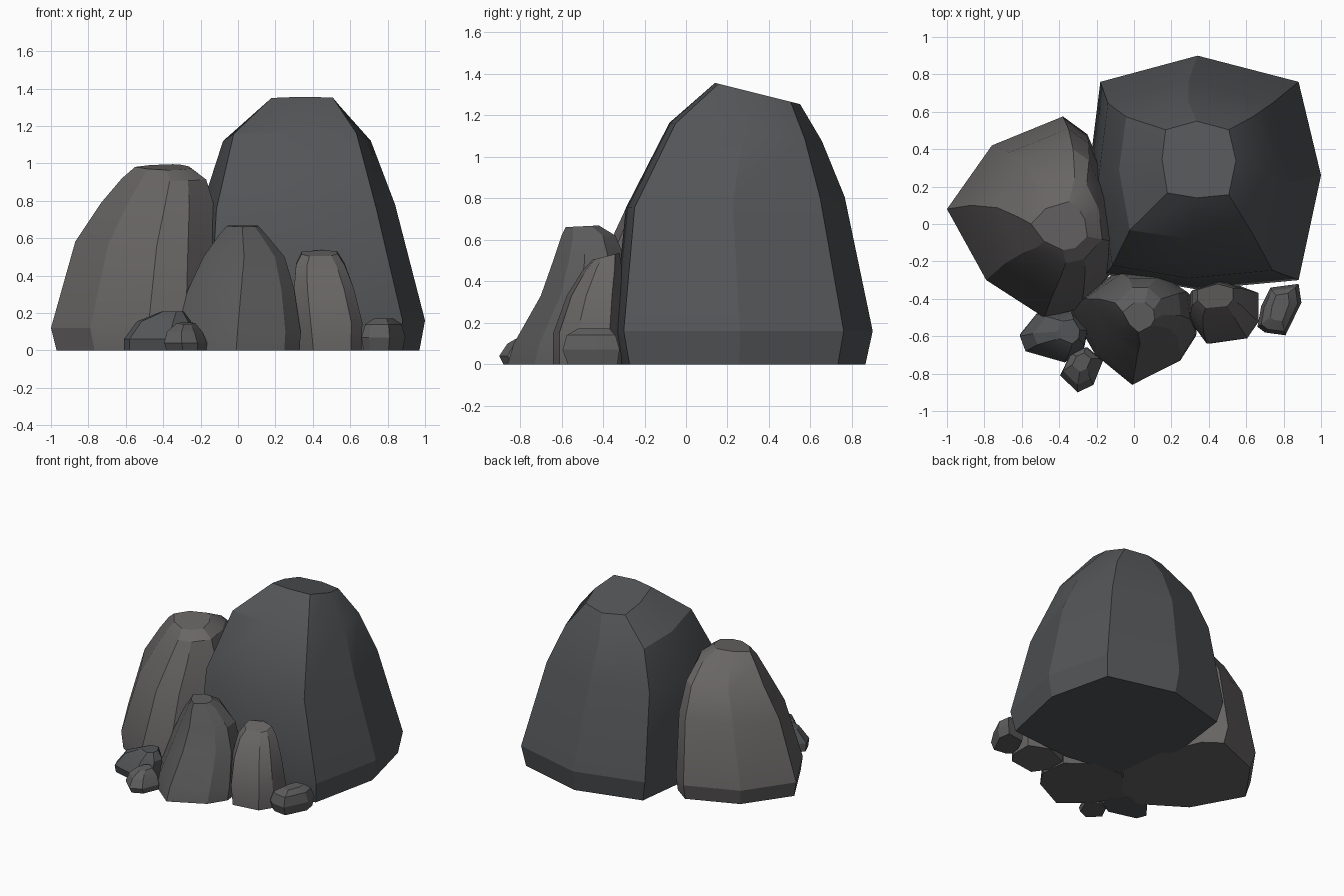
import bpy, bmesh, math


def material(name, col):
    m = bpy.data.materials.new(name)
    m.diffuse_color = (*col, 1)
    return m


COOL = material("cool_stone", (0.085, 0.09, 0.095))
WARM = material("warm_stone", (0.14, 0.13, 0.13))
MID = material("mid_stone", (0.11, 0.11, 0.11))


def rock(name, mat, outline, levels):
    """Loft the widest outline through levels of
    (z, x min, x max, y min, y max, slope of the level towards the back)."""
    xs, ys = zip(*outline)
    cx, cy = (min(xs) + max(xs)) / 2, (min(ys) + max(ys)) / 2
    hx, hy = (max(xs) - min(xs)) / 2, (max(ys) - min(ys)) / 2
    bm = bmesh.new()
    rings = []
    for z, x0, x1, y0, y1, slope in levels:
        ring = []
        for x, y in outline:
            dy = (y - cy) / hy * (y1 - y0) / 2
            ring.append(bm.verts.new(((x0 + x1) / 2 + (x - cx) / hx * (x1 - x0) / 2,
                                      (y0 + y1) / 2 + dy, z + slope * dy)))
        rings.append(ring)
    n = len(outline)
    for a, b in zip(rings, rings[1:]):
        for i in range(n):
            j = (i + 1) % n
            bm.faces.new((a[i], a[j], b[j], b[i]))
    bm.faces.new(rings[0])
    bm.faces.new(rings[-1])
    bmesh.ops.recalc_face_normals(bm, faces=bm.faces)
    me = bpy.data.meshes.new(name)
    bm.to_mesh(me)
    bm.free()
    me.materials.append(mat)
    ob = bpy.data.objects.new(name, me)
    bpy.context.collection.objects.link(ob)
    bpy.ops.object.select_all(action='DESELECT')
    ob.select_set(True)
    bpy.context.view_layer.objects.active = ob
    bpy.ops.object.shade_smooth_by_angle(angle=math.radians(22))


# Tall boulder at the back right
rock("large_boulder", COOL,
     [(1.0, .26), (.88, .76), (.34, .90), (-.18, .76), (-.24, .28),
      (-.15, -.27), (.34, -.35), (.88, -.30)],
     [(0, -.20, .97, -.32, .865, 0),
      (.16, -.24, 1.0, -.35, .90, 0),
      (.78, -.19, .84, -.29, .765, .05),
      (1.12, -.08, .71, -.08, .655, -.12),
      (1.305, .15, .545, .14, .55, -.25)])

# Second boulder at the left
rock("left_boulder", WARM,
     [(-1.0, .08), (-.79, -.30), (-.48, -.50), (-.28, -.45), (-.08, -.20),
      (-.12, .18), (-.25, .48), (-.38, .575), (-.76, .42)],
     [(0, -.97, -.08, -.50, .54, 0),
      (.12, -1.0, -.08, -.50, .575, 0),
      (.58, -.87, -.10, -.38, .51, .05),
      (.79, -.73, -.13, -.28, .40, .05),
      (.92, -.62, -.17, -.21, .25, .06),
      (.98, -.55, -.25, -.14, .12, .12)])

# Medium rock in front
rock("front_rock", MID,
     [(-.34, -.45), (-.20, -.70), (-.01, -.86), (.24, -.73), (.32, -.60),
      (.30, -.40), (.12, -.26), (-.10, -.26)],
     [(0, -.35, .33, -.86, -.26, 0),
      (.10, -.34, .335, -.83, -.26, 0),
      (.33, -.265, .30, -.70, -.26, 0),
      (.50, -.185, .25, -.64, -.29, 0),
      (.62, -.10, .15, -.60, -.34, 0),
      (.665, -.06, .11, -.58, -.42, .05)])

# Slim leaning rock
rock("slim_rock", WARM,
     [(.30, -.39), (.30, -.54), (.38, -.65), (.60, -.62), (.66, -.53),
      (.66, -.37), (.50, -.31)],
     [(0, .33, .66, -.64, -.31, 0),
      (.15, .31, .665, -.64, -.31, 0),
      (.33, .30, .62, -.575, -.31, 0),
      (.46, .31, .57, -.50, -.31, .1),
      (.52, .34, .53, -.45, -.32, .25)])

# Pebbles around the foot
rock("right_pebble", MID,
     [(.66, -.55), (.68, -.44), (.73, -.34), (.88, -.32), (.895, -.42),
      (.81, -.595), (.70, -.58)],
     [(0, .67, .88, -.57, -.33, 0),
      (.07, .66, .895, -.595, -.32, 0),
      (.14, .68, .875, -.575, -.34, 0),
      (.172, .73, .83, -.52, -.37, 0)])

rock("left_pebble", COOL,
     [(-.61, -.60), (-.52, -.48), (-.35, -.46), (-.25, -.58), (-.27, -.68),
      (-.37, -.74), (-.58, -.68)],
     [(0, -.61, -.25, -.72, -.46, 0),
      (.06, -.61, -.25, -.74, -.46, 0),
      (.155, -.54, -.25, -.69, -.48, 0),
      (.208, -.41, -.29, -.64, -.51, 0)])

rock("small_pebble", MID,
     [(-.39, -.81), (-.34, -.70), (-.25, -.66), (-.17, -.73), (-.22, -.86),
      (-.30, -.90)],
     [(0, -.38, -.17, -.88, -.67, 0),
      (.04, -.395, -.165, -.90, -.66, 0),
      (.10, -.38, -.19, -.86, -.66, 0),
      (.145, -.33, -.23, -.79, -.69, .1)])
